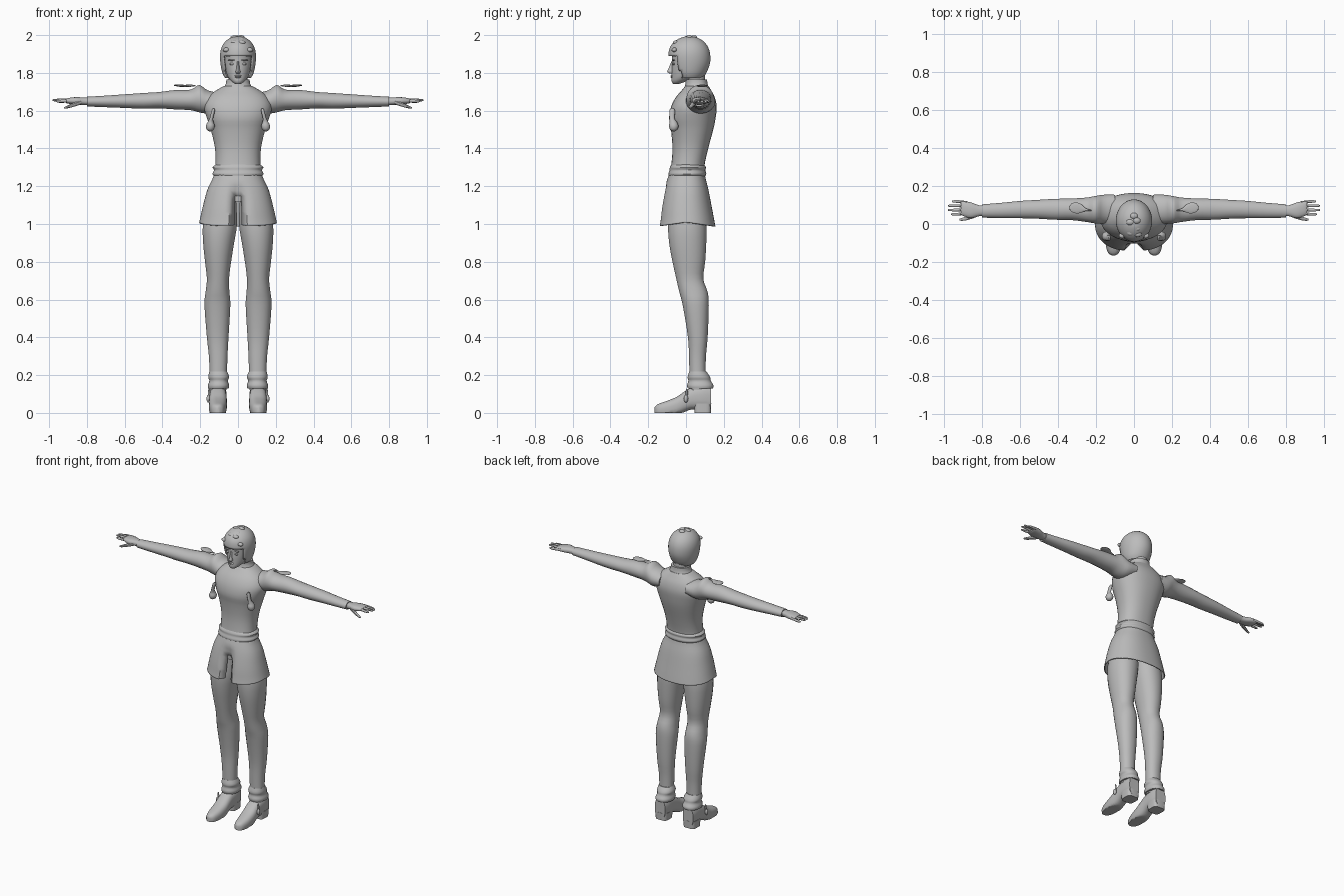
import bpy, bmesh, math
from mathutils import Vector

GREY = bpy.data.materials.new("plain grey")
GREY.diffuse_color = (0.5, 0.5, 0.5, 1)


def finish(name, bm, mirror=False, thickness=0):
    bmesh.ops.recalc_face_normals(bm, faces=bm.faces)
    me = bpy.data.meshes.new(name)
    bm.to_mesh(me)
    bm.free()
    ob = bpy.data.objects.new(name, me)
    bpy.context.collection.objects.link(ob)
    me.materials.append(GREY)
    if thickness:
        mod = ob.modifiers.new("thickness", "SOLIDIFY")
        mod.thickness, mod.offset = thickness, -1
    if mirror:
        mod = ob.modifiers.new("mirror", "MIRROR")
        mod.use_mirror_merge = False
    bpy.ops.object.select_all(action="DESELECT")
    bpy.context.view_layer.objects.active = ob
    ob.select_set(True)
    bpy.ops.object.shade_smooth_by_angle(angle=math.radians(45))
    return ob


def smooth_rows(rows, steps):
    """Catmull-Rom interpolation of section rows."""
    out = []
    for i in range(len(rows) - 1):
        a, b, c, d = (rows[max(0, min(len(rows) - 1, i + k))] for k in (-1, 0, 1, 2))
        for s in range(steps):
            t = s / steps
            out.append([q + 0.5 * t * (r - p + t * (2 * p - 5 * q + 4 * r - s4 + t * (3 * (q - r) + s4 - p)))
                        for p, q, r, s4 in zip(a, b, c, d)])
    return out + [list(rows[-1])]


def loft(name, rows, axis="z", n=24, steps=3, power=2.0, mirror=False, caps=True,
         warp=None, drop=None, thickness=0):
    """Rows are (position, min u, max u, min v, max v) across the axis."""
    bm = bmesh.new()
    rings = []
    for t, u0, u1, v0, v1 in smooth_rows(rows, steps):
        ring = []
        for k in range(n):
            a = 2 * math.pi * (k + 0.5) / n
            c, s = math.cos(a), math.sin(a)
            u = (u0 + u1) / 2 + (u1 - u0) / 2 * math.copysign(abs(c) ** (2 / power), c)
            v = (v0 + v1) / 2 + (v1 - v0) / 2 * math.copysign(abs(s) ** (2 / power), s)
            p = Vector({"z": (u, v, t), "x": (t, u, v), "y": (u, t, v)}[axis])
            ring.append(bm.verts.new(warp(p) if warp else p))
        rings.append(ring)
    for r, q in zip(rings, rings[1:]):
        for k in range(n):
            bm.faces.new((r[k], r[(k + 1) % n], q[(k + 1) % n], q[k]))
    if caps:
        bm.faces.new(rings[0])
        bm.faces.new(rings[-1])
    if drop:
        bad = [f for f in bm.faces if drop(f.calc_center_median())]
        bmesh.ops.delete(bm, geom=bad, context="FACES")
    return finish(name, bm, mirror, thickness)


def blobs(name, items, mirror=False):
    """Ellipsoids given as (centre, radii)."""
    bm = bmesh.new()
    for c, r in items:
        made = bmesh.ops.create_uvsphere(bm, u_segments=12, v_segments=8, radius=1)
        for v in made["verts"]:
            v.co = Vector(c) + Vector([a * b for a, b in zip(v.co, r)])
    return finish(name, bm, mirror)


# Torso, collar and belt
loft("torso", [(1.12, -.12, .12, -.09, .10), (1.22, -.135, .135, -.095, .10), (1.3, -.12, .12, -.08, .097),
               (1.4, -.122, .122, -.072, .118), (1.5, -.145, .145, -.08, .145), (1.56, -.165, .165, -.09, .157),
               (1.62, -.18, .18, -.08, .163), (1.67, -.16, .16, -.055, .153), (1.705, -.12, .12, -.025, .135),
               (1.73, -.075, .075, -.005, .12)], n=32, power=2.3)
loft("collar", [(1.71, -.085, .085, -.012, .125), (1.74, -.066, .066, -.004, .115),
                (1.765, -.062, .062, -.002, .112)], power=2.2)
loft("neck", [(1.72, -.05, .05, .005, .1), (1.84, -.05, .05, .0, .1)])
loft("belt", [(1.25, -.122, .122, -.09, .1), (1.265, -.136, .136, -.094, .108), (1.285, -.127, .127, -.087, .103),
              (1.3, -.135, .135, -.086, .106), (1.315, -.118, .118, -.078, .095)], n=32, power=2.2)


# Skirt with a pinched front slit and a dipping hem
def skirt_shape(p):
    low = max(0, min(1, (1.22 - p.z) / 0.2))
    if p.y < 0:
        p.y += 0.055 * min(1, low * 2) * math.exp(-(p.x / 0.03) ** 2)
    p.z -= 0.022 * low * abs(p.y) / 0.15
    return p


loft("skirt", [(1.28, -.12, .12, -.084, .099), (1.24, -.135, .135, -.098, .104), (1.18, -.163, .163, -.115, .12),
               (1.1, -.185, .185, -.132, .137), (1.04, -.199, .199, -.14, .15), (1.01, -.206, .206, -.145, .156)],
     n=48, power=2.3, caps=False, warp=skirt_shape, thickness=.006,
     drop=lambda c: c.y < 0 and abs(c.x) < .008 and c.z < 1.16)

# Legs, cuffs and shoes
loft("leg", [(1.14, .01, .16, -.08, .09), (1.0, .005, .186, -.095, .108), (.9, .02, .185, -.09, .108),
             (.8, .036, .175, -.072, .102), (.71, .047, .165, -.052, .092), (.64, .045, .172, -.036, .115),
             (.57, .04, .178, -.018, .121), (.4, .05, .165, .01, .115), (.28, .056, .153, .016, .105),
             (.12, .06, .15, .02, .105)], power=2.15, mirror=True)
loft("trouser_cuff", [(.22, .058, .152, .017, .108), (.19, .046, .158, .008, .128), (.17, .053, .152, .012, .132),
                      (.145, .046, .16, .005, .146), (.128, .05, .158, .01, .142)], power=2.2, mirror=True)


def grounded(p):
    p.z = max(p.z, 0)
    return p


loft("shoe", [(-.166, .1, .116, -.01, .03), (-.15, .078, .138, -.02, .046), (-.1, .064, .151, -.02, .064),
              (-.05, .059, .154, -.015, .085), (-.01, .059, .153, .003, .112), (.03, .06, .152, .018, .135),
              (.09, .06, .152, .015, .15), (.132, .068, .146, .01, .145)],
     axis="y", power=2.6, mirror=True, warp=grounded)
loft("heel", [(0, .064, .15, .045, .132), (.05, .062, .151, .04, .134)], power=4, steps=1, mirror=True)
blobs("shoe_tassel", [((.157, 0, .075), (.01, .012, .02)), ((.153, .004, .105), (.006, .006, .025))], True)

# Sleeves and hands
loft("sleeve", [(.1, .0, .155, 1.6, 1.695), (.16, .0, .155, 1.585, 1.708), (.205, .002, .148, 1.59, 1.737),
                (.25, .01, .14, 1.602, 1.712), (.33, .02, .135, 1.606, 1.71), (.42, .022, .133, 1.612, 1.699),
                (.5, .027, .128, 1.61, 1.694), (.6, .03, .122, 1.614, 1.687), (.7, .031, .112, 1.618, 1.68),
                (.8, .033, .104, 1.622, 1.674)], axis="x", n=20, mirror=True)
loft("hand", [(.78, .045, .095, 1.63, 1.668), (.82, .04, .1, 1.63, 1.67), (.86, .03, .115, 1.632, 1.672),
              (.9, .042, .121, 1.637, 1.667), (.912, .05, .12, 1.642, 1.662)],
     axis="x", n=16, power=2.4, mirror=True)
for i, (y, tip, bend) in enumerate([(.058, .965, -.002), (.076, .981, .004), (.094, .979, .003), (.112, .96, -.004)]):
    dy = (y - .085) * .25
    z = 1.653
    loft(f"finger_{i + 1}", [(.88, y - .009, y + .009, z - .01, z + .01),
                             (.93, y - .008 + dy, y + .008 + dy, z - .008 + bend, z + .008 + bend),
                             (tip - .006, y - .006 + dy, y + .006 + dy, z - .007 + bend, z + .005 + bend),
                             (tip, y - .002 + dy, y + .002 + dy, z - .003 + bend, z + .001 + bend)],
         axis="x", n=8, steps=2, mirror=True)
loft("thumb", [(.83, .035, .065, 1.632, 1.658), (.87, .022, .046, 1.62, 1.643), (.905, .016, .033, 1.611, 1.627),
               (.92, .02, .028, 1.61, 1.619)], axis="x", n=8, mirror=True)

# Face under the helmet
loft("face", [(1.742, -.016, .016, -.068, -.035), (1.755, -.034, .034, -.076, .0), (1.78, -.054, .054, -.076, .05),
              (1.82, -.068, .068, -.076, .09), (1.86, -.075, .075, -.074, .1), (1.92, -.075, .075, -.078, .1)], n=28)
loft("nose", [(1.798, -.011, .011, -.09, -.06), (1.808, -.013, .013, -.1, -.06), (1.825, -.008, .008, -.092, -.06),
              (1.86, -.006, .006, -.078, -.06)], n=10)
blobs("lips", [((0, -.074, 1.784), (.018, .009, .005)), ((0, -.073, 1.777), (.015, .009, .005))])
blobs("eye", [((.032, -.065, 1.847), (.014, .007, .006))], True)
blobs("brow", [((.032, -.066, 1.868), (.021, .008, .004))], True)

# Helmet shell with a face opening
loft("helmet", [(1.772, -.068, .068, -.05, .088), (1.8, -.083, .083, -.07, .108), (1.85, -.093, .093, -.088, .127),
                (1.9, -.095, .095, -.093, .128), (1.94, -.085, .085, -.083, .115), (1.97, -.063, .063, -.056, .09),
                (1.988, -.035, .035, -.022, .056), (1.993, -.01, .01, .005, .028)],
     n=44, steps=4, thickness=.008,
     drop=lambda c: (c.y < -.02 and c.z < 1.885 and abs(c.x) < .072) or c.z < 1.7721)
blobs("helmet_stud", [((x, y, z), (.021, .017, .012)) for x, y, z in
                      [(0, .042, 1.987), (-.02, .01, 1.986), (.014, .018, 1.988), (.016, -.022, 1.974),
                       (-.018, -.045, 1.962), (.02, -.052, 1.96)]])
blobs("helmet_side_stud", [((.062, -.062, 1.922), (.018, .014, .012))], True)

# Drop shaped ornaments on the shoulders and chest
loft("shoulder_drop", [(.225, .068, .074, 1.73, 1.736), (.255, .068, .084, 1.726, 1.738),
                       (.28, .058, .106, 1.724, 1.737), (.305, .055, .115, 1.726, 1.738),
                       (.33, .065, .108, 1.73, 1.738), (.34, .08, .092, 1.732, 1.736)],
     axis="x", n=14, mirror=True)
loft("chest_drop", [(1.49, .143, .151, -.07, -.06), (1.5, .128, .166, -.085, -.045), (1.52, .122, .17, -.09, -.04),
                    (1.54, .129, .161, -.086, -.048), (1.56, .131, .15, -.088, -.06), (1.6, .122, .14, -.088, -.058),
                    (1.612, .127, .134, -.08, -.066)], n=14, mirror=True)
